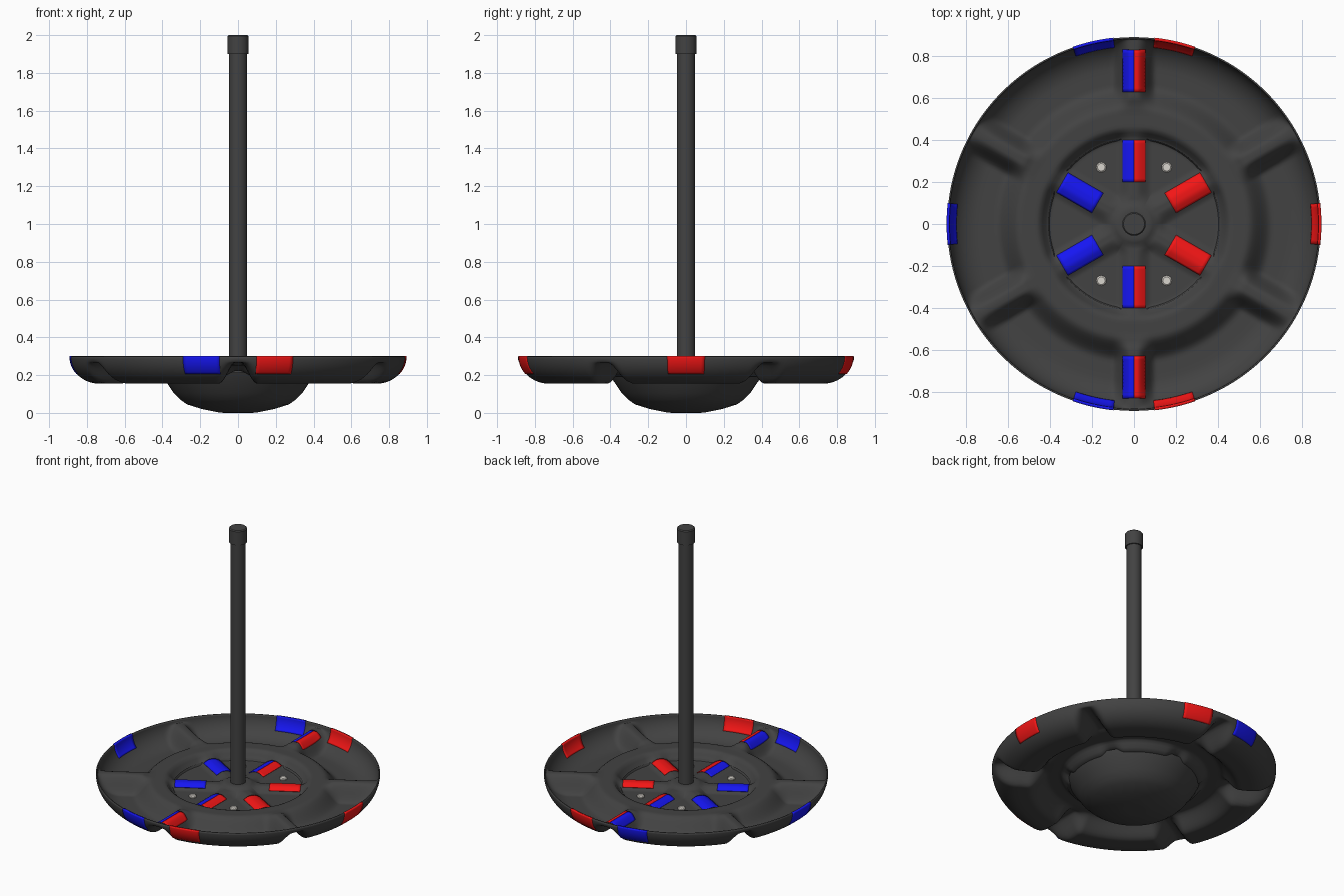
import bpy, bmesh
from math import sin, cos, pi, radians, hypot, atan2, sqrt

if "Cube" in bpy.data.objects:
    bpy.data.objects.remove(bpy.data.objects["Cube"])


def mat(name, col):
    m = bpy.data.materials.new(name)
    m.diffuse_color = (*col, 1)
    m.use_nodes = True
    m.node_tree.nodes["Principled BSDF"].inputs["Base Color"].default_value = m.diffuse_color
    return m


DARK = mat("dark_rubber", (0.055, 0.055, 0.055))
RED = mat("red", (0.9, 0.008, 0.008))
BLUE = mat("blue", (0.008, 0.008, 0.9))
STEEL = mat("steel", (0.7, 0.67, 0.62))


def step(a, b, x):
    t = min(max((x - a) / (b - a), 0), 1)
    return t * t * (3 - 2 * t)


def height(r, ang):
    """Upper surface of the dish: hub floor, ridge, trough, rim, six ribs."""
    k = (ang - radians(30)) % (pi / 3)
    k = min(k, pi / 3 - k)
    d = r * sin(k)
    if r < 0.46:
        z = 0.245 - 0.045 * step(0.07, 0.16, r)
        rib = 1 - step(0.01, 0.085, d)
        z += (max(z, 0.23) - z) * rib
        z += (0.26 - z) * step(0.40, 0.46, r)
    else:
        z = 0.26 - 0.097 * step(0.54, 0.66, r)
        if r > 0.735:
            s = min((r - 0.735) / 0.147, 1)
            z = 0.163 + 0.137 * (1 - sqrt(1 - s * s))
        rib = 1 - step(0.015, 0.105, d)
        z += (max(z, 0.275) - z) * rib * step(0.52, 0.60, r)
    return z


def grid(name, rows, material, closed=False, smooth=40):
    """Mesh from rows of points; each row may close into a ring."""
    bm = bmesh.new()
    vs = [[bm.verts.new(p) for p in row] for row in rows]
    n = len(rows[0])
    for a, b in zip(vs, vs[1:]):
        for j in range(n if closed else n - 1):
            k = (j + 1) % n
            bm.faces.new((a[j], b[j], b[k], a[k]))
    bmesh.ops.remove_doubles(bm, verts=bm.verts, dist=1e-5)
    me = bpy.data.meshes.new(name)
    bm.to_mesh(me)
    bm.free()
    ob = bpy.data.objects.new(name, me)
    bpy.context.collection.objects.link(ob)
    me.materials.append(material)
    bpy.context.view_layer.objects.active = ob
    ob.select_set(True)
    bpy.ops.object.shade_smooth_by_angle(angle=radians(smooth))
    ob.select_set(False)
    return ob


def solidify(ob, t, off):
    m = ob.modifiers.new("thickness", "SOLIDIFY")
    m.thickness, m.offset = t, off


def lathe(name, prof, material, n=64, at=(0, 0)):
    rows = [[(at[0] + r * cos(2 * pi * j / n), at[1] + r * sin(2 * pi * j / n), z)
             for j in range(n)] for r, z in prof]
    return grid(name, rows, material, True)


# Dish shell
N = 360
radii = [0.03 + 0.015 * i for i in range(47)]
radii += [0.735 + 0.147 * sin(pi / 2 * i / 18) for i in range(1, 19)]
rows = [[(r * cos(2 * pi * j / N), r * sin(2 * pi * j / N), height(r, 2 * pi * j / N))
         for j in range(N)] for r in radii]
solidify(grid("dish", rows, DARK, True, 60), 0.008, -1)

# Rounded bowl under the hub
lathe("base_bowl", [(0.41, 0.215), (0.395, 0.185), (0.37, 0.15), (0.34, 0.105), (0.305, 0.07),
                    (0.27, 0.045), (0.19, 0.02), (0.1, 0.002), (0.07, 0), (0, 0)], DARK, 96)

# Pole and its cap
lathe("pole", [(0, 0.1), (0.048, 0.1), (0.048, 1.92), (0, 1.92)][::-1], DARK)
lathe("pole_cap", [(0, 2.0), (0.05, 2.0), (0.056, 1.994), (0.056, 1.9), (0.046, 1.9)], DARK)

# Hub bolts
for i, a in enumerate((60, 120, 240, 300)):
    lathe(f"bolt_{i}", [(0, 0.212), (0.018, 0.212), (0.024, 0.207), (0.024, 0.195)], STEEL, 24,
          (0.312 * cos(radians(a)), 0.312 * sin(radians(a))))


# Coloured strips lying over the ribs
def strip(name, deg, r0, r1, d0, d1, material):
    a = radians(deg)
    rows = []
    for i in range(13):
        u = r0 + (r1 - r0) * i / 12
        row = []
        for j in range(13):
            d = d0 + (d1 - d0) * j / 12
            x, y = u * cos(a) - d * sin(a), u * sin(a) + d * cos(a)
            row.append((x, y, height(hypot(x, y), atan2(y, x)) + 0.004))
        rows.append(row)
    solidify(grid(name, rows, material), 0.004, -1)


for deg, col in ((30, RED), (330, RED), (150, BLUE), (210, BLUE)):
    strip(f"hub_strip_{deg}", deg, 0.2, 0.395, -0.055, 0.055, col)
for deg, left, right in ((90, BLUE, RED), (270, RED, BLUE)):
    for part, r0, r1 in (("hub", 0.2, 0.4), ("rib", 0.63, 0.83)):
        strip(f"{part}_strip_{deg}_a", deg, r0, r1, 0, 0.055, left)
        strip(f"{part}_strip_{deg}_b", deg, r0, r1, -0.055, 0, right)

# Coloured patches wrapping both sides of the rim wall
for deg in (0, 180, 77.3, 102.7, 257.3, 282.7):
    rows = []
    for i in range(11):
        t = radians(50 + 4 * i)
        r, z = 0.735 + 0.147 * sin(t), 0.163 + 0.137 * (1 - cos(t)) + 0.0015
        rows.append([(r * cos(radians(deg - 6.4 + 1.28 * j)), r * sin(radians(deg - 6.4 + 1.28 * j)), z)
                     for j in range(11)])
    col = RED if cos(radians(deg)) > 0 else BLUE
    solidify(grid(f"rim_patch_{int(deg)}", rows, col), 0.014, -0.57)
